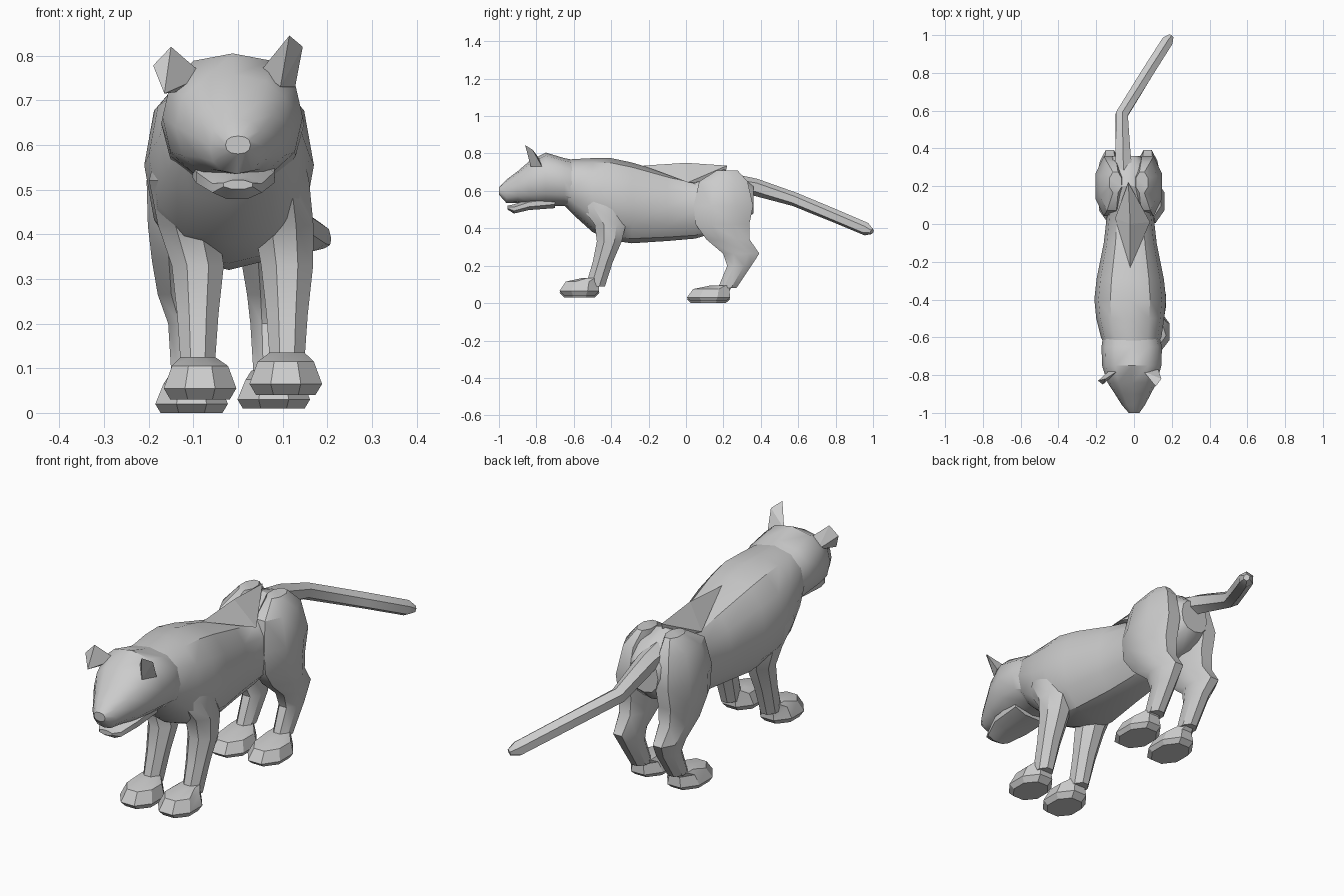
import bpy, bmesh, math
from mathutils import Vector


def finish(bm, name, angle=35):
    bmesh.ops.recalc_face_normals(bm, faces=bm.faces)
    mesh = bpy.data.meshes.new(name)
    bm.to_mesh(mesh)
    bm.free()
    ob = bpy.data.objects.new(name, mesh)
    bpy.context.collection.objects.link(ob)
    bpy.ops.object.select_all(action='DESELECT')
    ob.select_set(True)
    bpy.context.view_layer.objects.active = ob
    if angle:
        bpy.ops.object.shade_smooth_by_angle(angle=math.radians(angle))
    return ob


def loft(name, rings, n=8, p=1.0, turn=0.5, angle=35):
    """Skin rings given as (centre, half axis u, half axis v)."""
    bm = bmesh.new()
    loops = []
    for c, u, v in rings:
        loop = []
        for i in range(n):
            a = 2 * math.pi * (i + turn) / n
            cu = math.copysign(abs(math.cos(a)) ** p, math.cos(a))
            sv = math.copysign(abs(math.sin(a)) ** p, math.sin(a))
            loop.append(bm.verts.new(Vector(c) + Vector(u) * cu + Vector(v) * sv))
        loops.append(loop)
    for a, b in zip(loops, loops[1:]):
        for i in range(n):
            j = (i + 1) % n
            bm.faces.new((a[i], a[j], b[j], b[i]))
    bm.faces.new(loops[0])
    bm.faces.new(loops[-1])
    return finish(bm, name, angle)


def along_y(rows):
    # rows: y, bottom z, top z, half width, centre x
    return [((x, y, (b + t) / 2), (w, 0, 0), (0, 0, (t - b) / 2)) for y, b, t, w, x in rows]


def along_z(rows):
    # rows: z, centre y, half depth, centre x, half width
    return [((x, y, z), (w, 0, 0), (0, d, 0)) for z, y, d, x, w in rows]


def hull(name, points):
    bm = bmesh.new()
    for pt in points:
        bm.verts.new(pt)
    bmesh.ops.convex_hull(bm, input=bm.verts)
    return finish(bm, name, 0)


# torso
loft("torso", along_y([
    (-0.66, .53, .765, .13, -.015), (-0.60, .47, .77, .16, -.015),
    (-0.50, .38, .775, .18, -.02), (-0.40, .335, .775, .19, -.02),
    (-0.29, .32, .752, .178, -.02), (-0.10, .332, .695, .14, -.02),
    (0.05, .345, .655, .123, -.02), (0.20, .39, .715, .14, -.025),
    (0.29, .42, .685, .125, -.03), (0.36, .48, .63, .07, -.04)]), 12, 0.85, 0)

# raised spine
hull("spine_ridge", [(-.02, -.23, .735), (-.02, 0, .75), (-.03, .22, .735),
                     (-.10, .03, .645), (.085, .01, .645), (-.03, .2, .65)])

# head, lower jaw and ears
loft("head", along_y([
    (-0.60, .50, .765, .15, -.015), (-0.65, .52, .775, .16, -.012),
    (-0.75, .52, .805, .157, -.012), (-0.84, .525, .757, .13, -.01),
    (-0.90, .535, .705, .095, -.006), (-0.96, .535, .66, .06, -.003),
    (-1.00, .58, .62, .028, 0)]), 12, 0.85, 0, 40)
loft("jaw", along_y([(-0.70, .505, .58, .10, -.01), (-0.84, .495, .56, .095, -.006),
                     (-0.92, .477, .53, .06, -.002), (-0.955, .50, .522, .035, 0)]), 8)
hull("ear_right", [(.115, -.86, .845), (.145, -.82, .82), (.05, -.78, .765),
                   (.128, -.77, .73), (.095, -.83, .73)])
hull("ear_left", [(-.15, -.82, .82), (-.19, -.83, .778), (-.075, -.77, .755),
                  (-.165, -.85, .715), (-.125, -.77, .72)])

# legs and paws, one pass per side
for side, s in (("right", 1), ("left", -1)):
    top = -.02 + s * .105
    low = .01 + s * .1
    loft("front_leg_" + side, along_z([
        (.62, -.46, .09, top, .055), (.52, -.45, .125, top + s * .005, .075),
        (.42, -.405, .09, (top + low) / 2 + s * .005, .072), (.33, -.41, .072, low, .063),
        (.22, -.445, .058, low, .05), (.09, -.485, .056, low, .04)]), 8)
    px = .011 + s * .096
    z = .04 if s > 0 else .03
    loft("front_paw_" + side, along_z([
        (z, -.57, .088, px, .072), (z + .025, -.57, .115, px, .088),
        (z + .075, -.555, .095, px, .068), (z + .095, -.505, .05, low, .042)]), 8, angle=30)

    hip = -.028 + s * .1
    ank = -.02 + s * .092
    loft("hind_leg_" + side, along_z([
        (.71, .22, .06, hip - s * .03, .035), (.65, .20, .14, hip - s * .01, .065),
        (.52, .20, .172, hip, .083), (.42, .195, .155, hip, .08),
        (.34, .225, .125, hip, .07), (.265, .295, .105, hip, .056),
        (.20, .285, .07, ank, .048), (.08, .22, .053, ank, .04)]), 8)
    hx = -.012 + s * .092
    z = .01 if s > 0 else 0
    loft("hind_paw_" + side, along_z([
        (z, .12, .10, hx, .075), (z + .02, .12, .125, hx, .088),
        (z + .065, .135, .105, hx, .068), (z + .085, .19, .06, ank, .045)]), 8, angle=30)

# tail
path = [(-.055, .28, .63, .055), (-.058, .37, .62, .046), (-.065, .58, .555, .037),
        (.07, .80, .465, .036), (.175, .965, .395, .035), (.197, .995, .383, .015)]
rings = []
for i, (x, y, z, r) in enumerate(path):
    a = Vector(path[max(i - 1, 0)][:3])
    b = Vector(path[min(i + 1, len(path) - 1)][:3])
    d = (b - a).normalized()
    u = d.cross(Vector((0, 0, 1))).normalized()
    rings.append(((x, y, z), u * r, u.cross(d) * r))
loft("tail", rings, 6)
